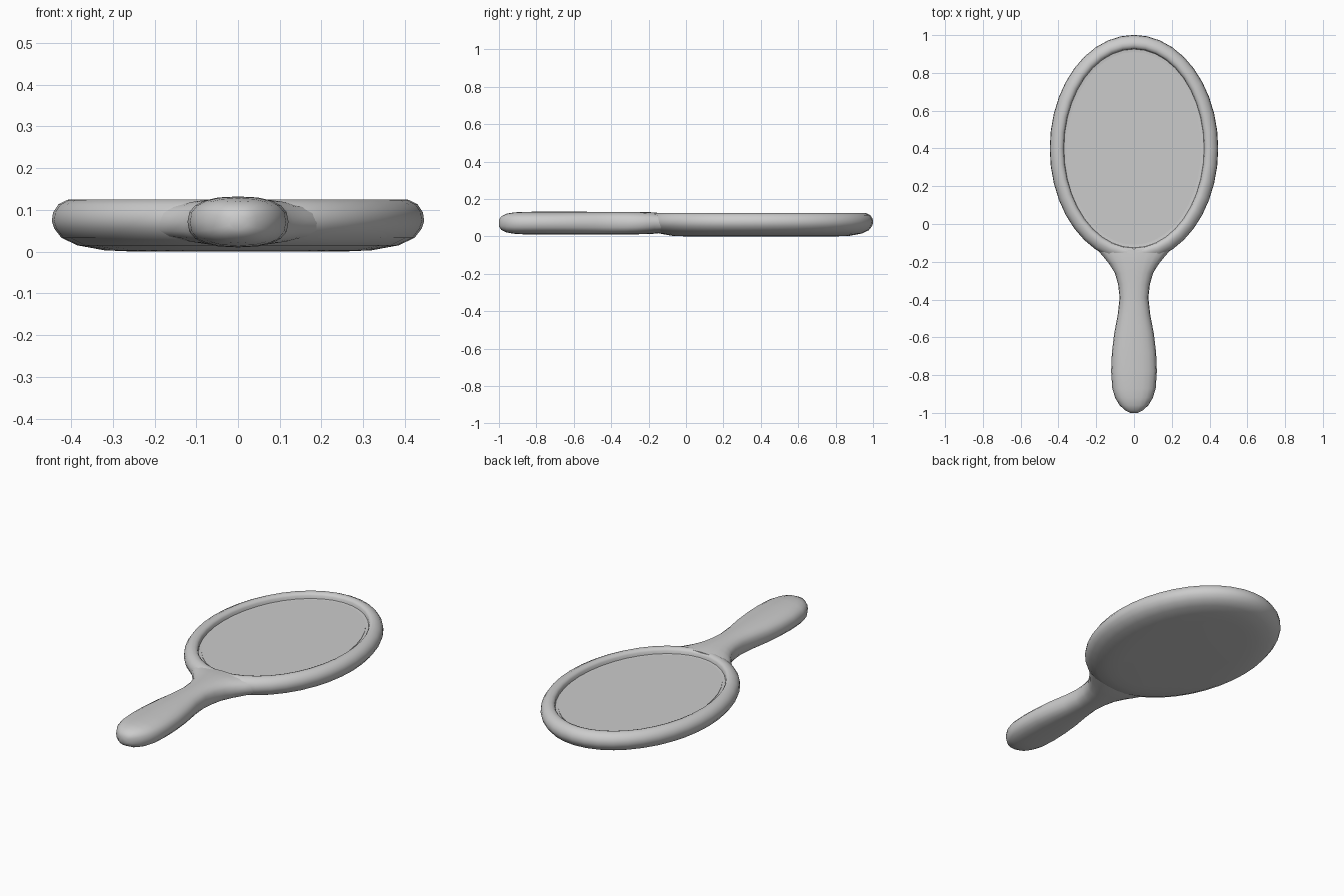
import bpy, bmesh, math

if "Cube" in bpy.data.objects:
    bpy.data.objects.remove(bpy.data.objects["Cube"])

CY = 0.4      # centre of the oval head along y
STRETCH = 0.155  # extra radius of every oval along y


def loft(name, rings, angle=50):
    """Skin a list of equal-sized point rings and cap both ends."""
    bm = bmesh.new()
    vr = [[bm.verts.new(p) for p in r] for r in rings]
    n = len(vr[0])
    for a, b in zip(vr, vr[1:]):
        for i in range(n):
            j = (i + 1) % n
            bm.faces.new((a[i], a[j], b[j], b[i]))
    bm.faces.new(vr[0][::-1])
    bm.faces.new(vr[-1])
    bmesh.ops.recalc_face_normals(bm, faces=bm.faces)
    me = bpy.data.meshes.new(name)
    bm.to_mesh(me)
    bm.free()
    ob = bpy.data.objects.new(name, me)
    bpy.context.collection.objects.link(ob)
    bpy.ops.object.select_all(action='DESELECT')
    ob.select_set(True)
    bpy.context.view_layer.objects.active = ob
    bpy.ops.object.shade_smooth_by_angle(angle=math.radians(angle))
    return ob


def oval(r, z, n=40):
    return [(r * math.cos(2 * math.pi * i / n),
             CY + (r + STRETCH) * math.sin(2 * math.pi * i / n), z) for i in range(n)]


def section(y, w, h, zc=0.071, n=20, e=2.5):
    """Rounded-box cross-section of the handle."""
    pts = []
    for i in range(n):
        c, s = math.cos(2 * math.pi * i / n), math.sin(2 * math.pi * i / n)
        pts.append((w * math.copysign(abs(c) ** (2 / e), c), y,
                    zc + h * math.copysign(abs(s) ** (2 / e), s)))
    return pts


# Frame: shallow dished back, rounded rim and recessed lip
frame = [(0.25, 0.0), (0.32, 0.003), (0.385, 0.015), (0.423, 0.033), (0.44, 0.055),
         (0.446, 0.073), (0.443, 0.094), (0.43, 0.113), (0.408, 0.124), (0.393, 0.125),
         (0.38, 0.12), (0.374, 0.112), (0.371, 0.097), (0.357, 0.095)]
loft("mirror_frame", [oval(r, z) for r, z in frame])

# Glass: thin oval plate seated in the recess
loft("mirror_glass", [oval(0.355, 0.09), oval(0.355, 0.098)], 30)

# Handle: rounded grip, narrow neck, flare into the rim
handle = [(-1.0, 0.02, 0.018), (-0.988, 0.045, 0.036), (-0.96, 0.076, 0.05),
          (-0.92, 0.1, 0.057), (-0.87, 0.115, 0.06), (-0.78, 0.121, 0.061),
          (-0.68, 0.117, 0.061), (-0.58, 0.105, 0.061), (-0.48, 0.086, 0.06),
          (-0.39, 0.076, 0.06), (-0.32, 0.084, 0.06), (-0.26, 0.101, 0.06),
          (-0.21, 0.132, 0.059), (-0.17, 0.165, 0.057), (-0.135, 0.195, 0.053)]
loft("handle", [section(*s) for s in handle])
